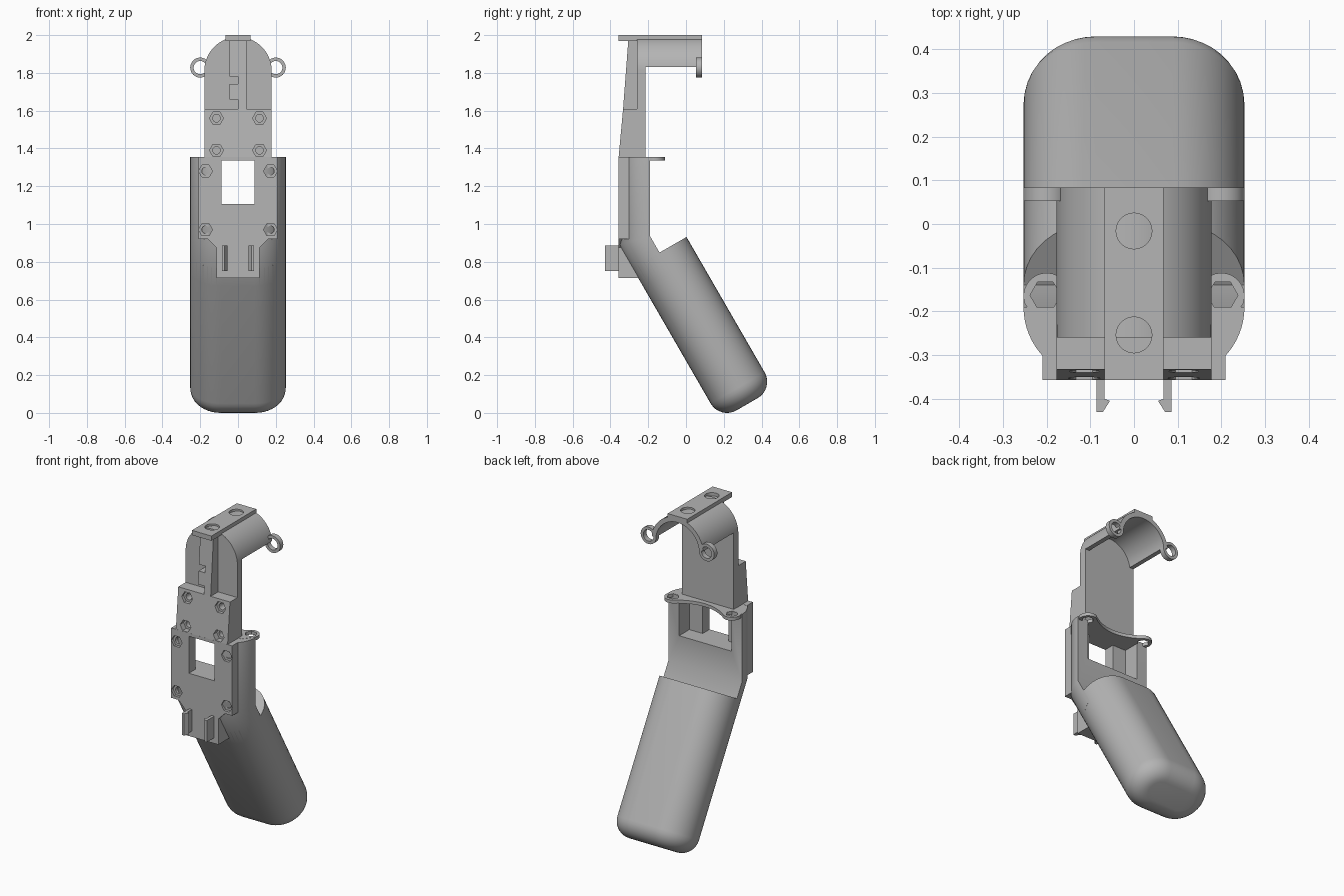
import bpy, bmesh
from math import sin, cos, tan, pi, radians
from mathutils import Vector

cube = bpy.data.objects.get("Cube")
if cube:
    bpy.data.objects.remove(cube, do_unlink=True)

grey = bpy.data.materials.new("plain grey")
grey.use_nodes = True
COLOUR = (0.46, 0.46, 0.46, 1)
grey.diffuse_color = COLOUR
grey.node_tree.nodes["Principled BSDF"].inputs["Base Color"].default_value = COLOUR


def finish(name, bm, smooth=True):
    bmesh.ops.recalc_face_normals(bm, faces=bm.faces[:])
    mesh = bpy.data.meshes.new(name)
    bm.to_mesh(mesh)
    bm.free()
    mesh.materials.append(grey)
    obj = bpy.data.objects.new(name, mesh)
    bpy.context.collection.objects.link(obj)
    if smooth:
        smooth_obj(obj)
    return obj


def smooth_obj(obj):
    bpy.ops.object.select_all(action='DESELECT')
    obj.select_set(True)
    bpy.context.view_layer.objects.active = obj
    bpy.ops.object.shade_smooth_by_angle(angle=radians(32))


def loft(name, rings):
    """Skin closed rings of equal length and cap both ends."""
    bm = bmesh.new()
    loops = [[bm.verts.new(p) for p in ring] for ring in rings]
    n = len(loops[0])
    for a, b in zip(loops, loops[1:]):
        for i in range(n):
            bm.faces.new((a[i], a[(i + 1) % n], b[(i + 1) % n], b[i]))
    bm.faces.new(loops[0])
    bm.faces.new(loops[-1])
    return finish(name, bm)


def prism(name, pts, axis, lo, hi):
    """Extrude a 2D outline along an axis; the outline uses the other two in order."""
    place = {'x': lambda p, h: (h, p[0], p[1]),
             'y': lambda p, h: (p[0], h, p[1]),
             'z': lambda p, h: (p[0], p[1], h)}[axis]
    return loft(name, [[place(p, h) for p in pts] for h in (lo, hi)])


def box(name, x0, x1, y0, y1, z0, z1):
    return prism(name, [(x0, y0), (x1, y0), (x1, y1), (x0, y1)], 'z', z0, z1)


def arc(cx, cy, r, a0, a1, n):
    return [(cx + r * cos(radians(a0 + (a1 - a0) * i / n)),
             cy + r * sin(radians(a0 + (a1 - a0) * i / n))) for i in range(n + 1)]


def disc(cx, cy, r, n):
    return arc(cx, cy, r, 0, 360, n)[:-1]


def cut(obj, *cutters):
    for c in cutters:
        mod = obj.modifiers.new("cut", 'BOOLEAN')
        mod.operation, mod.solver, mod.object = 'DIFFERENCE', 'EXACT', c
        bpy.context.view_layer.update()
        dg = bpy.context.evaluated_depsgraph_get()
        mesh = bpy.data.meshes.new_from_object(obj.evaluated_get(dg))
        obj.modifiers.clear()
        obj.data = mesh
        bpy.data.objects.remove(c, do_unlink=True)
    smooth_obj(obj)


def nut_pockets(obj, spots, y0, y1, y2):
    """Hexagonal recess with a round screw hole behind it."""
    for x, z in spots:
        for s in (-1, 1):
            cut(obj, prism("cutter", disc(s * x, z, 0.037, 6), 'y', y0, y1),
                prism("cutter", disc(s * x, z, 0.02, 20), 'y', y0, y2))


# Grip: stadium section swept along a tilted axis with a filleted end
HALF, R, MID, FIL, END = 0.088, 0.165, 0.303, 0.1, 0.122
tilt = radians(30)
normal = Vector((0, cos(tilt), sin(tilt)))
along = Vector((0, sin(tilt), -cos(tilt)))


def stadium(r):
    return arc(HALF, 0, r, -90, 90, 20) + arc(-HALF, 0, r, 90, 270, 20)


def tilted(pts, t):
    return [Vector((x, 0, 0)) + normal * (MID + w) + along * t for x, w in pts]


rings = [tilted(stadium(R), -0.805)]
for i in range(9):
    a = pi / 2 * i / 8
    rings.append(tilted(stadium(R - FIL + FIL * cos(a)), END - FIL + FIL * sin(a)))
loft("grip", rings)

# Body: front half of the same section, mitred from the grip to vertical
half = arc(-HALF, 0, R, 180, 270, 16) + arc(HALF, 0, R, 270, 360, 16)
body = loft("body", [
    tilted(half, -0.7),
    [(x, -0.19 + w, 0.935 + w * tan(tilt / 2)) for x, w in half],
    [(x, -0.19 + w, 1.354) for x, w in half]])
cut(body, box("cutter", -0.18, 0.18, -0.29, -0.1, 1.105, 1.335),
    box("cutter", -0.088, 0.088, -0.5, -0.2, 1.105, 1.335))

# Front plate with window and nut pockets
side = [(0.115, 0.875), (0.16, 0.92), (0.21, 0.92), (0.21, 1.355)]
plate = prism("front_plate", side + [(-x, z) for x, z in reversed(side)], 'y', -0.357, -0.3)
cut(plate, box("cutter", -0.088, 0.088, -0.5, -0.2, 1.105, 1.335))
nut_pockets(plate, [(0.172, 1.28), (0.172, 0.97)], -0.4, -0.34, -0.32)
box("tongue", -0.115, 0.115, -0.357, -0.18, 0.715, 0.9)

# Barbed clips on the tongue
hook = [(0.068, -0.34), (0.086, -0.34), (0.086, -0.43),
        (0.071, -0.43), (0.055, -0.405), (0.068, -0.4)]
for s, label in ((1, "left"), (-1, "right")):
    prism("clip_" + label, [(s * x, y) for x, y in hook], 'z', 0.75, 0.885)

# Rear flange with two ears and a hollowed back edge
edge = [(0.2, -0.25)] + arc(0.2, -0.165, 0.053, -20, 115, 14)
edge += [(x, -0.185 + 0.068 * (x / 0.18) ** 2) for x in (0.15, 0.12, 0.08, 0.04)]
flange = prism("flange", edge + [(0, -0.185)] + [(-x, y) for x, y in reversed(edge)],
               'z', 1.335, 1.355)
cut(flange, *[prism("cutter", disc(s * 0.203, -0.163, 0.035, 6), 'z', 1.2, 1.5)
              for s in (-1, 1)])

# Upper plate with a sloping front
upper = prism("upper_plate", [(-0.357, 1.35), (-0.333, 1.61), (-0.215, 1.61), (-0.215, 1.35)],
              'x', -0.178, 0.178)
nut_pockets(upper, [(0.114, 1.56), (0.114, 1.39)], -0.4, -0.32, -0.25)

# Arched wall and half tube
CZ, RO = 1.812, 0.178
prism("arch_wall", [(-RO, 1.58), (RO, 1.58)] + arc(0, CZ, RO, 0, 180, 40), 'y', -0.26, -0.215)
prism("half_tube", arc(0, CZ, RO, 6, 174, 40) + arc(0, CZ, 0.15, 173, 7, 40), 'y', -0.23, 0.084)

# Rings at the open end of the tube
for s, label in ((1, "left"), (-1, "right")):
    ring = prism("ring_" + label, disc(s * 0.2, 1.828, 0.053, 32), 'y', 0.053, 0.084)
    cut(ring, prism("cutter", disc(s * 0.2, 1.828, 0.035, 32), 'y', 0, 0.2))

# Notched centre rib, leaning back with height
rib_pts = [(0.045, 1.6), (0.045, 1.98), (-0.045, 1.98), (-0.045, 1.78), (0, 1.78),
           (0, 1.74), (-0.045, 1.74), (-0.045, 1.66), (0, 1.66), (0, 1.6)]
loft("centre_rib", [[(x, -0.333 + (z - 1.61) * 0.076, z) for x, z in rib_pts],
                    [(x, -0.25, z) for x, z in rib_pts]])

# Top strip with two round recesses
strip = box("top_strip", -0.067, 0.067, -0.357, 0.084, 1.97, 2.0)
cut(strip, *[prism("cutter", disc(0, y, 0.041, 32), 'z', 1.975, 2.1) for y in (-0.016, -0.254)])
